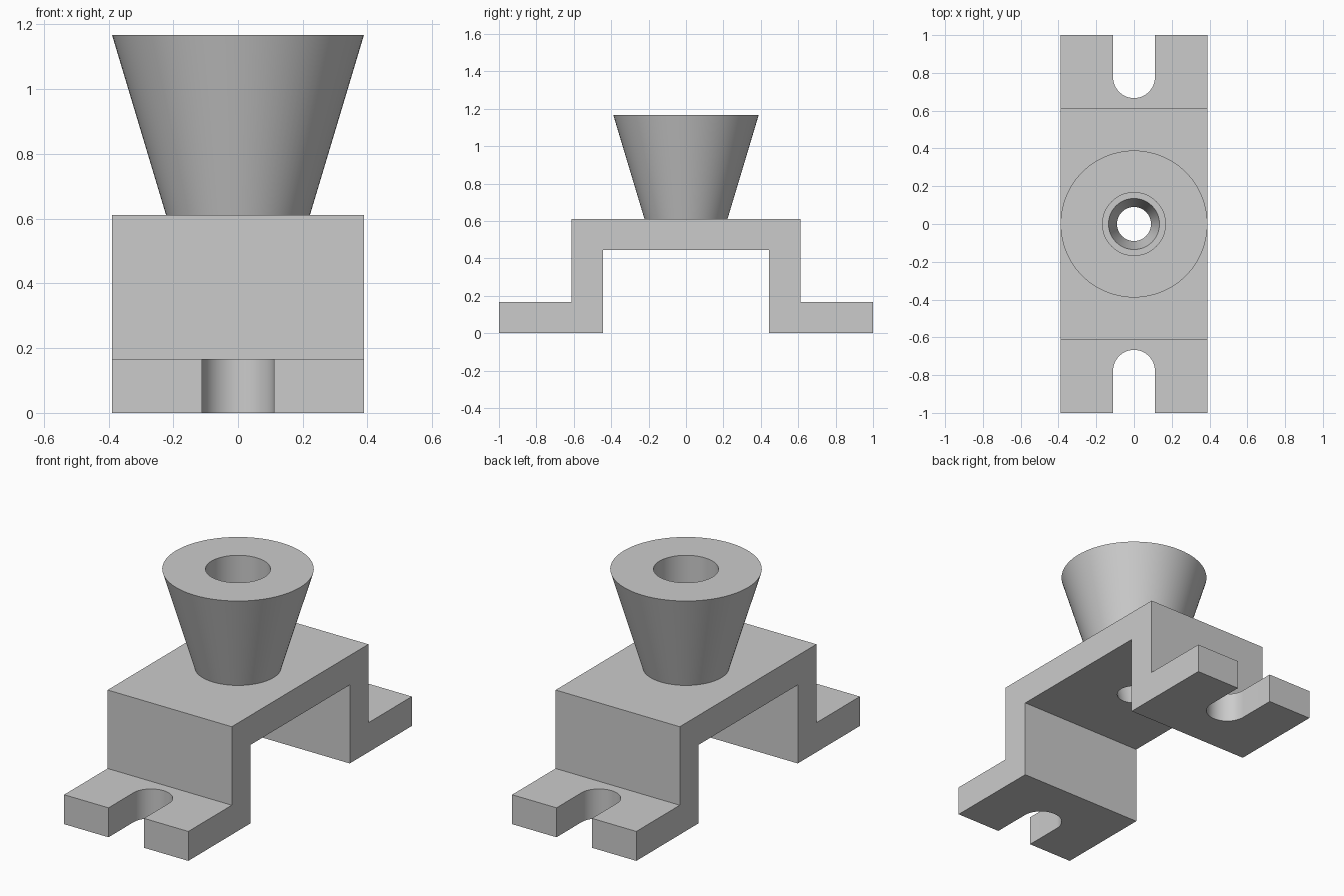
import bpy, bmesh, math
from mathutils import Matrix

if "Cube" in bpy.data.objects:
    bpy.data.objects.remove(bpy.data.objects["Cube"], do_unlink=True)

U = 1 / 18                      # design unit: the bracket is 36 units long
SEGMENTS = 96

grey = bpy.data.materials.new("plain grey")
grey.use_nodes = True
colour = (0.6, 0.6, 0.6, 1)
grey.diffuse_color = colour
grey.node_tree.nodes["Principled BSDF"].inputs["Base Color"].default_value = colour


def finish(bm, name):
    bmesh.ops.recalc_face_normals(bm, faces=bm.faces)
    mesh = bpy.data.meshes.new(name)
    bm.to_mesh(mesh)
    bm.free()
    mesh.materials.append(grey)
    obj = bpy.data.objects.new(name, mesh)
    bpy.context.collection.objects.link(obj)
    return obj


def prism(name, points, offset):
    """Extrude a closed outline along an offset vector."""
    bm = bmesh.new()
    face = bm.faces.new([bm.verts.new(p) for p in points])
    new = bmesh.ops.extrude_face_region(bm, geom=[face])["geom"]
    bmesh.ops.translate(bm, vec=offset,
                        verts=[g for g in new if isinstance(g, bmesh.types.BMVert)])
    return finish(bm, name)


def smooth(obj):
    bpy.ops.object.select_all(action="DESELECT")
    obj.select_set(True)
    bpy.context.view_layer.objects.active = obj
    bpy.ops.object.shade_smooth_by_angle(angle=math.radians(30))


def cut(obj, cutter):
    mod = obj.modifiers.new(cutter.name, "BOOLEAN")
    mod.operation, mod.solver, mod.object = "DIFFERENCE", "EXACT", cutter
    bpy.context.view_layer.objects.active = obj
    bpy.ops.object.modifier_apply(modifier=mod.name)
    bpy.data.objects.remove(cutter, do_unlink=True)


# Bracket: stepped bridge profile extruded across its width
half = [(8, 8), (8, 0), (18, 0), (18, 3), (11, 3), (11, 11)]
outline = half + [(-y, z) for y, z in reversed(half)]
bracket = prism("bracket", [(-7 * U, y * U, z * U) for y, z in outline], (14 * U, 0, 0))

# Open-ended round slots in both feet
arc = [math.pi * i / 32 for i in range(33)]
for side in (-1, 1):
    slot = [(2 * math.cos(a), side * (14 - 2 * math.sin(a))) for a in arc]
    slot += [(-2, side * 20), (2, side * 20)]
    cut(bracket, prism("slot_cutter", [(x * U, y * U, -U) for x, y in slot], (0, 0, 5 * U)))

# Tapered hole through the bridge
bm = bmesh.new()
bmesh.ops.create_cone(bm, cap_ends=True, segments=SEGMENTS, radius1=0.09, radius2=0.135,
                      depth=3 * U, matrix=Matrix.Translation((0, 0, 9.5 * U)))
for v in bm.verts:              # overshoot both plate faces along the taper
    low = v.co.z < 9.5 * U
    v.co.z += -0.02 if low else 0.02
    v.co.xy *= 1 - 0.0054 / 0.09 if low else 1 + 0.0054 / 0.135
cut(bracket, finish(bm, "hole_cutter"))
smooth(bracket)

# Flared post with a straight bore, standing on the bridge
bm = bmesh.new()
profile = [(4, 11), (7, 21), (3, 21), (3, 11)]
verts = [bm.verts.new((r * U, 0, z * U)) for r, z in profile]
edges = [bm.edges.new(pair) for pair in zip(verts, verts[1:])]
bmesh.ops.spin(bm, geom=verts + edges, axis=(0, 0, 1), cent=(0, 0, 0),
               angle=2 * math.pi, steps=SEGMENTS, use_merge=True)
bmesh.ops.remove_doubles(bm, verts=bm.verts, dist=1e-5)
smooth(finish(bm, "flared_post"))
